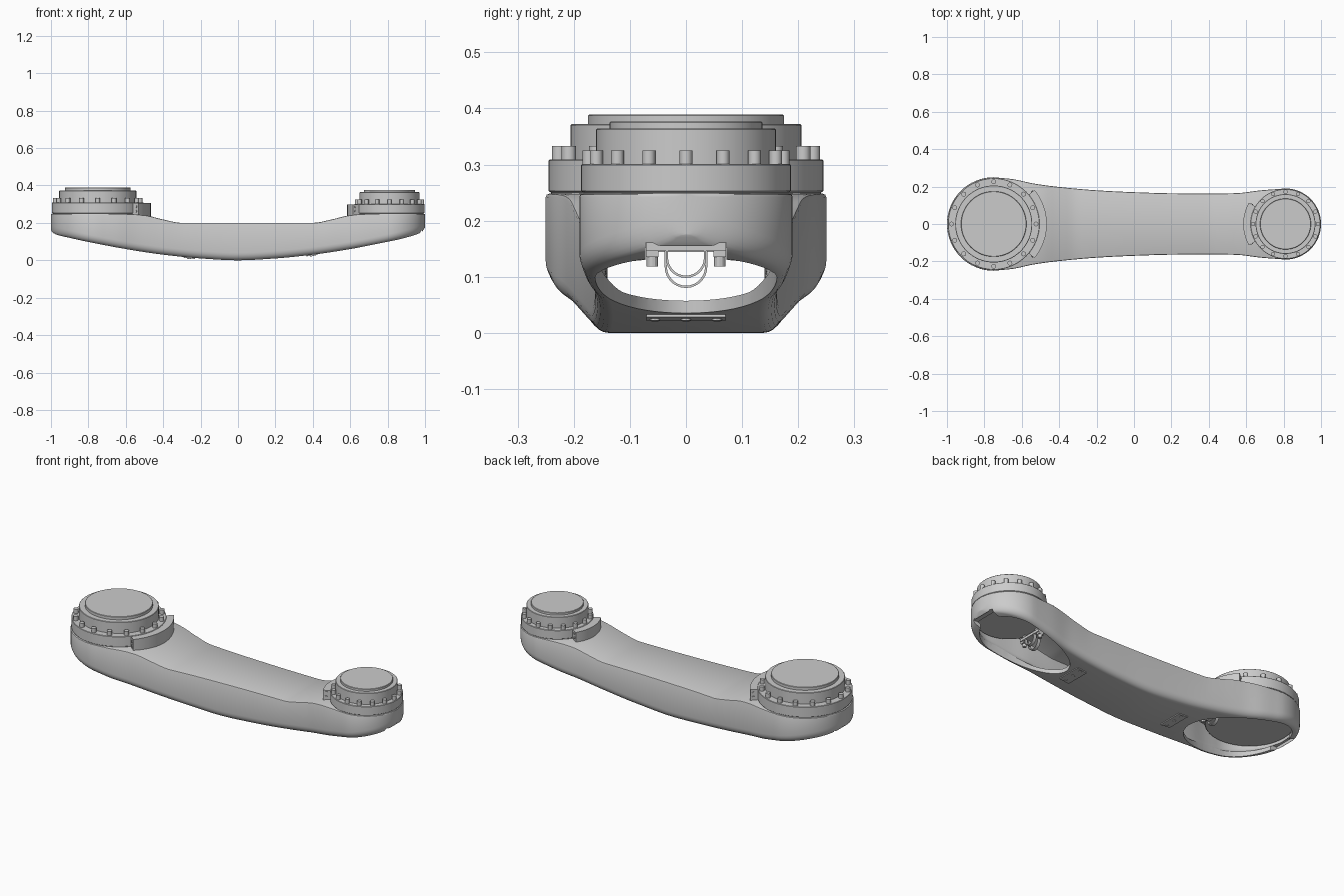
import bpy, bmesh
from math import sin, cos, pi, sqrt, atan2, radians
from mathutils import Matrix, Vector

if "Cube" in bpy.data.objects:
    bpy.data.objects.remove(bpy.data.objects["Cube"])

BIG, SMALL = (-0.75, 0.25), (0.81, 0.19)      # end hubs: centre x, radius

WIDTH = [(-0.75, .25), (-0.65, .24), (-0.53, .215), (-0.4, .198), (-0.2, .18), (0, .17),
         (.2, .164), (.4, .162), (.55, .165), (.68, .18), (.81, .19)]
BOTTOM = [(-1, .16), (-.985, .143), (-.9, .12), (-.75, .088), (-.6, .06), (-.4, .03), (-.2, .01),
          (0, 0), (.2, .01), (.4, .03), (.6, .06), (.75, .088), (.9, .122), (.98, .15), (1, .175)]
TOP = [(-1, .248), (-.6, .248), (-.5, .241), (-.4, .218), (-.3, .2), (-.2, .2), (.3, .2), (.4, .2),
       (.5, .218), (.6, .241), (.68, .248), (1, .248)]


def curve(pts, x):
    """Smooth interpolation through (x, value) points."""
    x = min(max(x, pts[0][0]), pts[-1][0])
    n = len(pts)
    i = next((k for k in range(n - 1) if x <= pts[k + 1][0]), n - 2)

    def slope(k):
        if k == 0 or k == n - 1:
            j = min(k, n - 2)
            return (pts[j + 1][1] - pts[j][1]) / (pts[j + 1][0] - pts[j][0])
        a = (pts[k][1] - pts[k - 1][1]) / (pts[k][0] - pts[k - 1][0])
        b = (pts[k + 1][1] - pts[k][1]) / (pts[k + 1][0] - pts[k][0])
        return 0 if a * b <= 0 else 2 * a * b / (a + b)
    (x0, y0), (x1, y1) = pts[i], pts[i + 1]
    h = x1 - x0
    t = (x - x0) / h
    return ((2*t**3 - 3*t*t + 1) * y0 + (t**3 - 2*t*t + t) * h * slope(i)
            + (3*t*t - 2*t**3) * y1 + (t**3 - t*t) * h * slope(i + 1))


def finish(name, bm, smooth=True):
    bmesh.ops.recalc_face_normals(bm, faces=bm.faces)
    me = bpy.data.meshes.new(name)
    bm.to_mesh(me)
    bm.free()
    ob = bpy.data.objects.new(name, me)
    bpy.context.collection.objects.link(ob)
    if smooth:
        shade(ob)
    return ob


def shade(ob):
    bpy.ops.object.select_all(action='DESELECT')
    bpy.context.view_layer.objects.active = ob
    ob.select_set(True)
    bpy.ops.object.shade_smooth_by_angle(angle=radians(32))


def loft(name, d):
    """Arm shell: rounded-bottom sections along x, inset by d."""
    stations = []
    for k in range(17):
        t = pi / 2 * k / 16
        r = BIG[1] - d
        stations.append((BIG[0] - r * cos(t), max(r * sin(t), .002)))
    for k in range(1, 60):
        x = BIG[0] + (SMALL[0] - BIG[0]) * k / 60
        stations.append((x, curve(WIDTH, x) - d))
    for k in range(16, -1, -1):
        t = pi / 2 * k / 16
        r = SMALL[1] - d
        stations.append((SMALL[0] + r * cos(t), max(r * sin(t), .002)))
    bm = bmesh.new()
    rings = []
    for x, w in stations:
        zb, zt = curve(BOTTOM, x) + d, curve(TOP, x) - d
        ry, rz = min(.032, w * .6), min(.04, (zt - zb) * .45)
        e = min(.006, w * .3)
        half = [(w - e, zt), (w - e * .3, zt - e * .3), (w, zt - e)]
        for k in range(7):
            a = pi / 2 * k / 6
            half.append((w - ry + ry * cos(a), zb + rz - rz * sin(a)))
        sec = half + [(-y, z) for y, z in reversed(half)]
        rings.append([bm.verts.new((x, y, z)) for y, z in sec])
    n = len(rings[0])
    for a, b in zip(rings, rings[1:]):
        for k in range(n):
            bm.faces.new((a[k], a[(k + 1) % n], b[(k + 1) % n], b[k]))
    bm.faces.new(rings[0])
    bm.faces.new(rings[-1][::-1])
    return finish(name, bm, False)


def prism(name, pts, z0, z1):
    bm = bmesh.new()
    f = bm.faces.new([bm.verts.new((x, y, z0)) for x, y in pts])
    ext = bmesh.ops.extrude_face_region(bm, geom=[f])
    vs = [v for v in ext['geom'] if isinstance(v, bmesh.types.BMVert)]
    bmesh.ops.translate(bm, vec=(0, 0, z1 - z0), verts=vs)
    return finish(name, bm)


def lathe(name, cx, prof, n=64):
    bm = bmesh.new()
    rings = [[bm.verts.new((cx + r * cos(2*pi*k/n), r * sin(2*pi*k/n), z)) for k in range(n)]
             for r, z in prof]
    for a, b in zip(rings, rings[1:]):
        for k in range(n):
            bm.faces.new((a[k], a[(k + 1) % n], b[(k + 1) % n], b[k]))
    bm.faces.new(rings[0])
    bm.faces.new(rings[-1])
    return finish(name, bm)


def add_cyl(bm, loc, r, h, n=12, rot=Matrix()):
    bmesh.ops.create_cone(bm, cap_ends=True, segments=n, radius1=r, radius2=r, depth=h,
                          matrix=Matrix.Translation(loc) @ rot)


def add_box(bm, loc, size, rot=Matrix()):
    bmesh.ops.create_cube(bm, size=1, matrix=Matrix.Translation(loc) @ rot @ Matrix.Diagonal((*size, 1)))


def cut(ob, cutter):
    m = ob.modifiers.new("cut", 'BOOLEAN')
    m.operation, m.solver, m.object = 'DIFFERENCE', 'EXACT', cutter
    bpy.context.view_layer.objects.active = ob
    bpy.ops.object.modifier_apply(modifier=m.name)
    bpy.data.objects.remove(cutter)


# hollow arm with an egg-shaped opening and a rim notch under each end
arm = loft("arm_shell", 0)
cut(arm, loft("cavity_cutter", .022))
for cx, s, a_out, a_in, b in ((BIG[0], -1, .207, .39, .217), (.80, 1, .15, .36, .162)):
    egg = []
    for k in range(56):
        t = 2 * pi * k / 56
        egg.append((cx + s * cos(t) * (a_out if cos(t) > 0 else a_in), b * sin(t)))
    cut(arm, prism("opening_cutter", egg, -.1, .166))
    x0, x1 = cx + s * (a_out - .04), s * .985
    cut(arm, prism("notch_cutter", [(x0, -.072), (x1, -.072), (x1, .072), (x0, .072)], -.1, .16))
shade(arm)

# per end: centre, direction inward, ring r, ring top, drum r, drum top, cap r, cap top,
# bolt circle, bolt r, inner plate r, clamp offset
HUBS = (("big", -.75, 1, .245, .309, .206, .372, .175, .389, .226, .013, .224, .25),
        ("small", .81, -1, .187, .301, .16, .364, .136, .377, .173, .0115, .164, .15))
for tag, cx, s, rr, rz, dr, dz, cr, cz, br, bs, pr, off in HUBS:
    c = .002
    lathe(tag + "_flange", cx, [(rr - .004, .235), (rr - .004, .25), (rr, .253), (rr, rz - c),
                                (rr - c, rz), (dr - .02, rz)])
    lathe(tag + "_drum", cx, [(dr, rz - .01), (dr, dz - c), (dr - c, dz), (cr - .02, dz)])
    lathe(tag + "_cap", cx, [(cr, dz - .01), (cr, cz - c), (cr - c, cz)])
    # bolt circle
    bm = bmesh.new()
    for k in range(16):
        a = 2 * pi * k / 16
        add_cyl(bm, (cx + br * cos(a), br * sin(a), rz + .007), bs, .034)
    finish(tag + "_flange_bolts", bm)
    # curved stop block on the inward side of the flange
    r0, r1, sweep = rr - .004, rr + .039, radians(40 if s > 0 else 30)
    arc = [(-sweep + 2 * sweep * k / 16) for k in range(17)]
    pts = [(cx + s * r1 * cos(a), r1 * sin(a)) for a in arc]
    pts += [(cx + s * r0 * cos(a), r0 * sin(a)) for a in reversed(arc)]
    prism(tag + "_stop_block", pts, .225, rz - .003)
    # screws on the end faces of the stop block
    bm = bmesh.new()
    rm = (r0 + r1) / 2 + .005
    for side in (-1, 1):
        a = side * sweep
        rot = Vector((-s * sin(a), cos(a), 0)).to_track_quat('Z', 'Y').to_matrix().to_4x4()
        for z in (.262, .287):
            add_cyl(bm, (cx + s * rm * cos(a), rm * sin(a), z), .007, .008, 10, rot)
    finish(tag + "_stop_screws", bm)

    # plate closing the hub inside the cavity
    lathe(tag + "_inner_plate", cx, [(pr, .228), (pr, .178), (pr - .004, .174)], 48)

    # cable clamp: bar with two screwed lugs and hanging loops
    kx = cx + s * off
    bm = bmesh.new()
    add_box(bm, (kx, 0, .153), (.04, .142, .014))
    for y in (-.06, .06):
        add_box(bm, (kx, y, .147), (.03, .022, .024))
        add_cyl(bm, (kx, y, .127), .01, .018)
        add_box(bm, (kx, y * .8, .177), (.03, .014, .05))
    for dx, r, zc in ((-.012, .036, .118), (.012, .034, .134)):
        loop = [(r, .148)] + [(r * cos(pi * k / 14), zc - r * sin(pi * k / 14)) for k in range(15)]
        loop.append((-r, .148))
        for (y0, z0), (y1, z1) in zip(loop, loop[1:]):
            rot = Matrix.Rotation(atan2(z1 - z0, y1 - y0), 4, 'X')
            add_box(bm, (kx + dx, (y0 + y1) / 2, (z0 + z1) / 2),
                    (.018, sqrt((y1 - y0)**2 + (z1 - z0)**2) + .001, .004), rot)
    finish(tag + "_cable_clamp", bm, False)

# screwed cover plates under the arm
for tag, x in (("left", -.26), ("right", .395)):
    tilt = Matrix.Rotation(-atan2(curve(BOTTOM, x + .02) - curve(BOTTOM, x - .02), .04), 4, 'Y')
    z = curve(BOTTOM, x) - .001
    bm = bmesh.new()
    add_box(bm, (x, 0, z), (.06, .14, .008), tilt)
    for y in (-.055, 0, .055):
        add_cyl(bm, (x, y, z - .004), .009, .006, 12, tilt)
    finish(tag + "_under_plate", bm)
